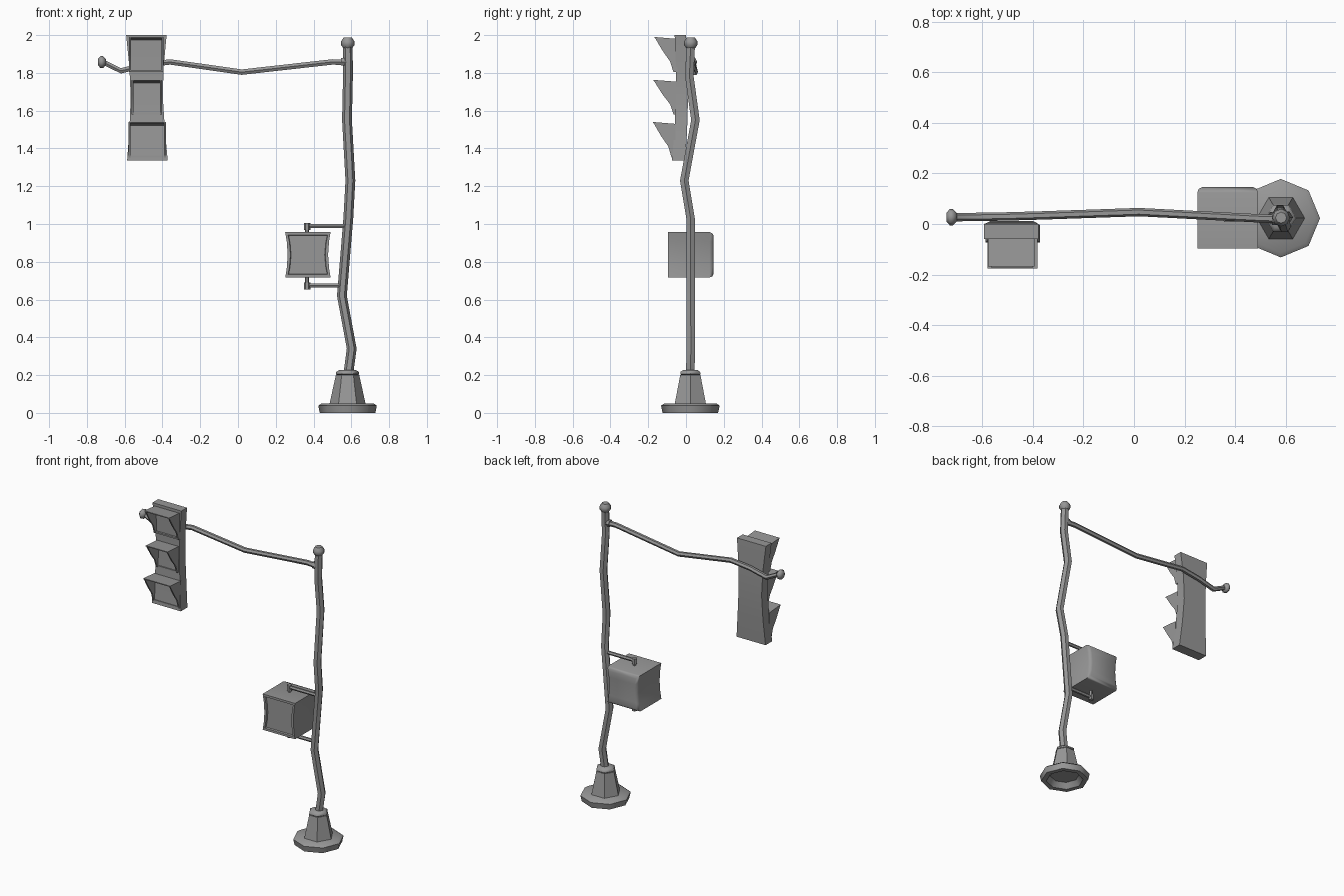
import bpy, bmesh
from math import cos, sin, pi, radians
from mathutils import Vector

if "Cube" in bpy.data.objects:
    bpy.data.objects.remove(bpy.data.objects["Cube"])

dark_grey = bpy.data.materials.new("dark_grey")
dark_grey.diffuse_color = (0.31, 0.31, 0.31, 1)
dark_grey.use_nodes = True
dark_grey.node_tree.nodes["Principled BSDF"].inputs["Base Color"].default_value = dark_grey.diffuse_color


def loft(name, rings):
    """Skin a stack of equal-sized point rings and cap both ends."""
    bm = bmesh.new()
    rows = [[bm.verts.new(p) for p in r] for r in rings]
    n = len(rows[0])
    for a, b in zip(rows, rows[1:]):
        for i in range(n):
            j = (i + 1) % n
            bm.faces.new((a[i], a[j], b[j], b[i]))
    bm.faces.new(rows[0])
    bm.faces.new(rows[-1])
    bmesh.ops.recalc_face_normals(bm, faces=bm.faces)
    me = bpy.data.meshes.new(name)
    bm.to_mesh(me)
    bm.free()
    me.materials.append(dark_grey)
    ob = bpy.data.objects.new(name, me)
    bpy.context.collection.objects.link(ob)
    return ob


def ring(c, r, n, axis='Z'):
    """Regular polygon around c, facing along Z or X."""
    c = Vector(c)
    pts = []
    for i in range(n):
        u, v = r * cos(2 * pi * i / n), r * sin(2 * pi * i / n)
        pts.append(c + (Vector((u, v, 0)) if axis == 'Z' else Vector((0, u, v))))
    return pts


def lathe(name, cx, cy, profile, n):
    return loft(name, [ring((cx, cy, z), r, n) for r, z in profile])


def tube(name, path, r, n, axis):
    return loft(name, [ring(p, r, n, axis) for p in path])


# Base: hollow octagonal foot, tapered hexagonal socket, collar
CX, CY = 0.58, 0.023
lathe("base_foot", CX, CY, [(0.09, 0.035), (0.115, 0), (0.147, 0),
                            (0.155, 0.038), (0.137, 0.051)], 8)
lathe("base_socket", CX, CY, [(0.096, 0.045), (0.062, 0.2)], 6)
lathe("base_collar", CX, CY, [(0.05, 0.195), (0.062, 0.205), (0.06, 0.217),
                              (0.042, 0.228)], 6)

# Crooked pole and its finial
tube("pole", [(0.583, 0.022, 0.2), (0.602, 0.026, 0.34), (0.55, 0.024, 0.62),
              (0.584, 0.024, 1.03), (0.595, -0.009, 1.23), (0.577, 0.05, 1.55),
              (0.582, 0.018, 1.78), (0.581, 0.025, 1.95)], 0.026, 6, 'Z')
lathe("pole_finial", 0.581, 0.025, [(0.024, 1.932), (0.035, 1.947),
                                    (0.035, 1.967), (0.022, 1.987)], 8)

# Sagging arm with end knob and pole collar
tube("arm", [(0.575, 0.02, 1.855), (0.5, 0.022, 1.858), (0.02, 0.047, 1.804),
             (-0.36, 0.034, 1.858), (-0.5, 0.03, 1.84), (-0.62, 0.028, 1.811),
             (-0.71, 0.027, 1.855)], 0.0165, 6, 'X')
loft("arm_knob", [ring((x, 0.027, 1.857), r, 8, 'X') for x, r in
                  ((-0.74, 0.018), (-0.728, 0.032), (-0.715, 0.032), (-0.7, 0.016))])
tube("arm_collar", [(0.545, 0.02, 1.858), (0.575, 0.02, 1.858)], 0.023, 6, 'X')

# Traffic light housing, pinched at the waist: z, left, right, front, back
housing = [(1.335, -0.587, -0.372, -0.074, -0.004), (1.5, -0.575, -0.387, -0.061, 0.006),
           (1.67, -0.568, -0.398, -0.053, 0.011), (1.83, -0.575, -0.394, -0.053, 0.008),
           (2.0, -0.592, -0.378, -0.06, 0.0)]
loft("light_housing", [[(l, f, z), (r, f, z), (r, b, z), (l, b, z)]
                       for z, l, r, f, b in housing])


def visor(label, x0, x1, top, bottom, yface, tip):
    """Hood: a thin roof, two concave side walls and a low sill."""
    t = 0.01
    d = yface - tip
    side = [(yface + 0.01, top - 0.01), (tip, top), (yface - 0.6 * d, top - 0.075),
            (yface - 0.25 * d, top - 0.13), (yface - 0.1 * d, bottom),
            (yface + 0.01, bottom)]
    for s, x in (("left", x0), ("right", x1 - t)):
        loft(f"visor_{label}_{s}", [[(q, y, z) for y, z in side] for q in (x, x + t)])
    roof = [(yface + 0.01, top - 0.01), (tip, top), (tip, top - 0.006),
            (yface + 0.01, top - 0.018)]
    loft(f"visor_{label}_roof", [[(x, y, z) for y, z in roof] for x in (x0, x1)])
    sill = [(yface + 0.01, bottom), (yface - 0.01, bottom),
            (yface - 0.01, bottom + t), (yface + 0.01, bottom + t)]
    loft(f"visor_{label}_sill", [[(x, y, z) for y, z in sill] for x in (x0, x1)])


visor("top", -0.577, -0.394, 1.99, 1.805, -0.056, -0.167)
visor("middle", -0.563, -0.402, 1.763, 1.58, -0.054, -0.173)
visor("bottom", -0.579, -0.382, 1.54, 1.352, -0.066, -0.175)


# Crossing signal box: pinched outline swept in y, recessed face, rounded back
def box_outline(y, inset):
    levels = [(-1, 0.12), (-0.6, 0.112), (0, 0.107), (0.6, 0.112), (1, 0.12)]
    right = [(0.37 + w - inset, y, 0.837 + k * (0.12 - inset)) for k, w in levels]
    left = [(0.37 - w + inset, y, 0.837 + k * (0.12 - inset)) for k, w in reversed(levels)]
    return right + left


loft("signal_box", [box_outline(y, i) for y, i in
                    ((-0.085, 0.018), (-0.096, 0.015), (-0.096, 0), (0.125, 0),
                     (0.139, 0.006), (0.146, 0.02))])

# Brackets holding the signal box
for label, z, x1, stem_end in (("upper", 0.989, 0.575, 0.95), ("lower", 0.675, 0.545, 0.725)):
    tube(f"bracket_{label}_rod", [(0.36, 0.022, z), (x1, 0.022, z)], 0.012, 6, 'X')
    lathe(f"bracket_{label}_stem", 0.366, 0.022, [(0.011, min(z, stem_end)),
                                                  (0.011, max(z, stem_end))], 6)
    zc = z - 0.003
    lathe(f"bracket_{label}_knob", 0.366, 0.022, [(0.017, zc - 0.018), (0.017, zc + 0.018)], 6)

# Soft shading on shallow bends, crisp edges elsewhere
for ob in bpy.context.collection.objects:
    ob.select_set(True)
    bpy.context.view_layer.objects.active = ob
bpy.ops.object.shade_smooth_by_angle(angle=radians(50))
